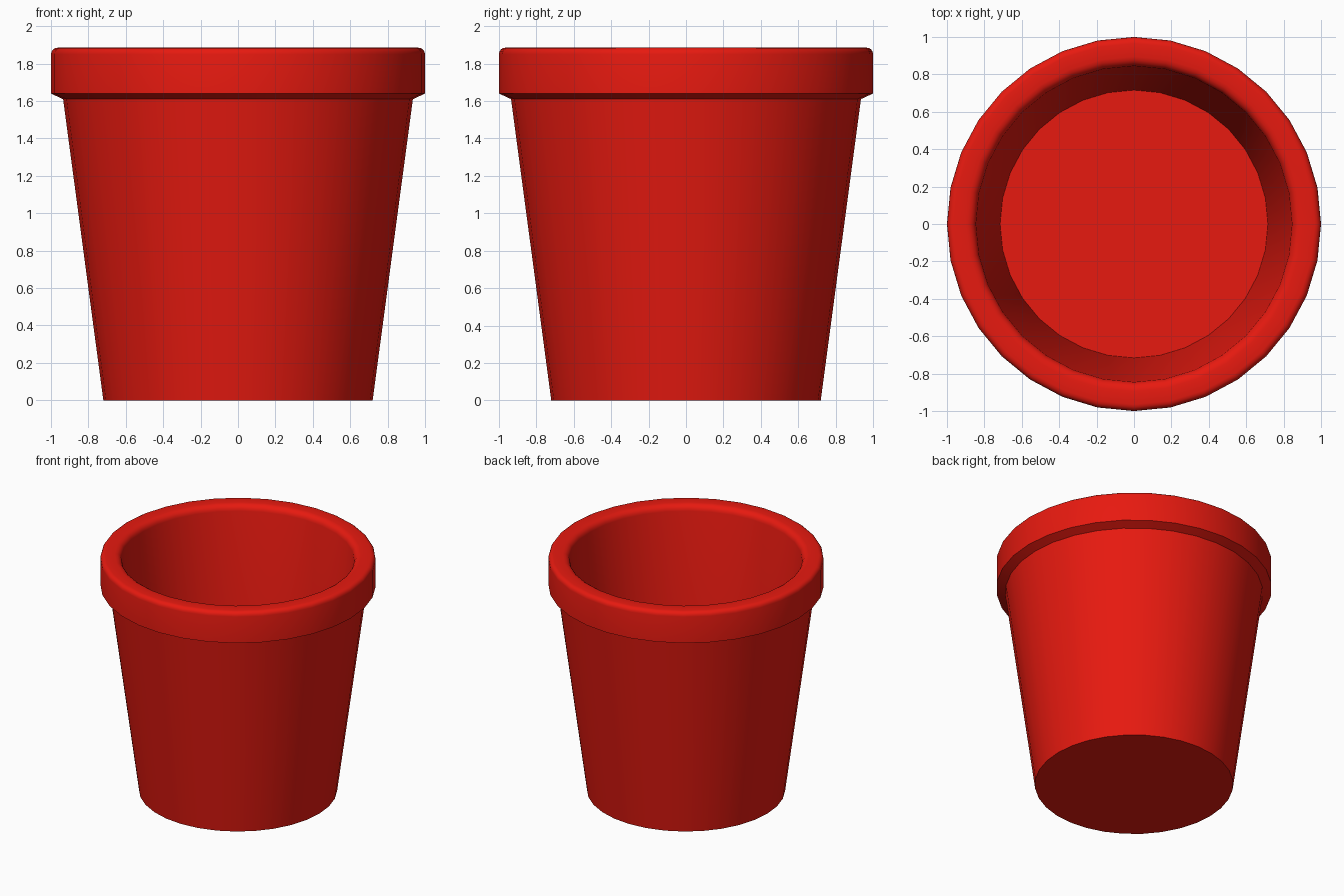
import bpy, bmesh, math

if "Cube" in bpy.data.objects:
    bpy.data.objects.remove(bpy.data.objects["Cube"])

SIDES = 32

# Glazed red
red = bpy.data.materials.new("red_glaze")
red.diffuse_color = (0.8, 0.01, 0.005, 1)
red.use_nodes = True
red.node_tree.nodes["Principled BSDF"].inputs["Base Color"].default_value = red.diffuse_color


def arc(cr, cz, radius, start, end, steps):
    """Rounded corner points (r, z) for the profile."""
    pts = []
    for i in range(steps + 1):
        a = math.radians(start + (end - start) * i / steps)
        pts.append((cr + radius * math.cos(a), cz + radius * math.sin(a)))
    return pts


# Pot profile: outer wall, collar, rounded rim, inner wall down to the floor
profile = [(0.72, 0.0), (0.935, 1.61), (1.0, 1.64)]
profile += arc(0.965, 1.85, 0.035, 0, 90, 4)
profile += arc(0.895, 1.835, 0.05, 90, 176, 4)
profile += [(0.716, 0.01)]

# Spin the profile into rings
bm = bmesh.new()
rings = []
for r, z in profile:
    rings.append([bm.verts.new((r * math.cos(2 * math.pi * i / SIDES),
                                r * math.sin(2 * math.pi * i / SIDES), z))
                  for i in range(SIDES)])
for lower, upper in zip(rings, rings[1:]):
    for i in range(SIDES):
        j = (i + 1) % SIDES
        bm.faces.new((lower[i], lower[j], upper[j], upper[i]))

# Underside and inner floor
bm.faces.new(list(reversed(rings[0])))
bm.faces.new(rings[-1])

mesh = bpy.data.meshes.new("flower_pot")
bm.to_mesh(mesh)
bm.free()
mesh.materials.append(red)
pot = bpy.data.objects.new("flower_pot", mesh)
bpy.context.collection.objects.link(pot)

# Smooth walls, crisp collar and base edges
bpy.context.view_layer.objects.active = pot
pot.select_set(True)
bpy.ops.object.shade_smooth_by_angle(angle=math.radians(25))
